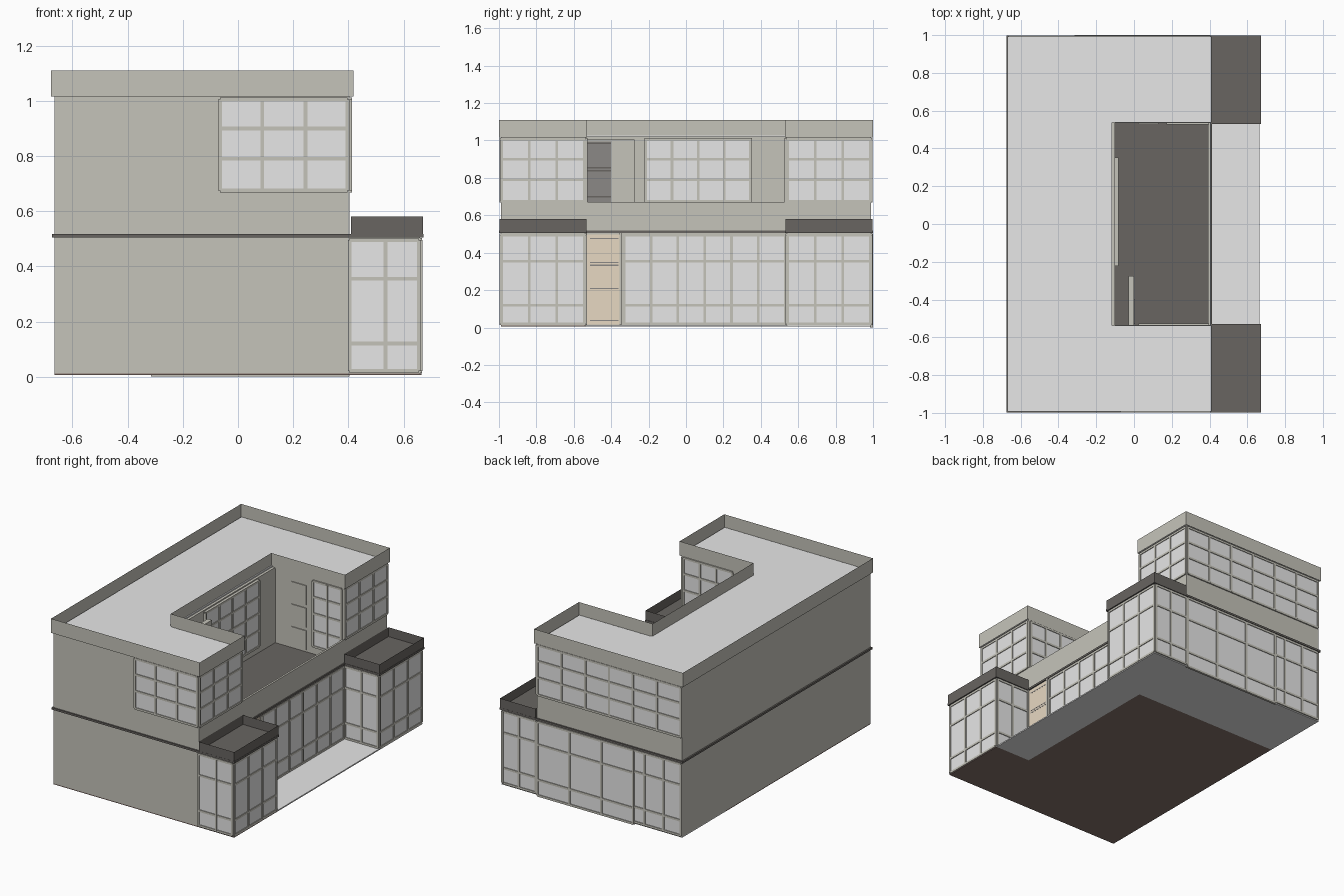
import bpy
import bmesh

cube = bpy.data.objects.get("Cube")
if cube:
    bpy.data.objects.remove(cube, do_unlink=True)


def material(name, rgb):
    m = bpy.data.materials.new(name)
    m.use_nodes = True
    m.diffuse_color = (*rgb, 1)
    m.node_tree.nodes["Principled BSDF"].inputs["Base Color"].default_value = (*rgb, 1)
    return m


WALL = material("warm grey wall", (0.56, 0.55, 0.49))
PALE = material("pale grey", (0.8, 0.8, 0.8))
DARK = material("dark trim", (0.14, 0.13, 0.12))
TAN = material("tan door", (0.8, 0.69, 0.54))
SMOKE = material("smoky door", (0.26, 0.25, 0.24))
BROWN = material("brown base", (0.24, 0.17, 0.15))


def finish(name, bm, mat):
    bmesh.ops.recalc_face_normals(bm, faces=bm.faces)
    me = bpy.data.meshes.new(name)
    bm.to_mesh(me)
    bm.free()
    me.materials.append(mat)
    ob = bpy.data.objects.new(name, me)
    bpy.context.collection.objects.link(ob)
    return ob


def boxes(name, mat, *spans):
    """Boxes given as (x0, x1, y0, y1, z0, z1)."""
    bm = bmesh.new()
    for x0, x1, y0, y1, z0, z1 in spans:
        for v in bmesh.ops.create_cube(bm, size=1)["verts"]:
            v.co = (x1 if v.co.x > 0 else x0, y1 if v.co.y > 0 else y0,
                    z1 if v.co.z > 0 else z0)
    return finish(name, bm, mat)


def prism(name, mat, outline, z0, z1, rim=None):
    """Extruded outline; with rim, only a band of that width."""
    bm = bmesh.new()
    face = bm.faces.new([bm.verts.new((x, y, z0)) for x, y in outline])
    faces = [face]
    if rim:
        faces = bmesh.ops.inset_region(bm, faces=[face], thickness=rim,
                                       use_boundary=True, use_even_offset=True)["faces"]
        bmesh.ops.delete(bm, geom=[face], context="FACES_ONLY")
    geo = bmesh.ops.extrude_face_region(bm, geom=faces, use_keep_orig=True)["geom"]
    for v in geo:
        if isinstance(v, bmesh.types.BMVert):
            v.co.z = z1
    return finish(name, bm, mat)


def u_shape(left, right, end, notch_x, notch_y):
    """Outline open toward +x."""
    half = [(left, -end), (right, -end), (right, -notch_y), (notch_x, -notch_y)]
    return half + [(x, -y) for x, y in reversed(half)]


def panel(axis, at, side, u0, u1, z0, z1, depth):
    """Box lying on a wall plane, rising by depth toward side."""
    a, b = sorted((at, at + side * depth))
    return (a, b, u0, u1, z0, z1) if axis == "x" else (u0, u1, a, b, z0, z1)


def window(name, axis, at, side, us, zs, bar=0.007):
    """Glass sheet with bars at the given positions."""
    boxes(name + "_glass", PALE,
          panel(axis, at, side, us[0], us[-1], zs[0], zs[-1], 0.003))
    bars = [panel(axis, at, side, u - bar, u + bar, zs[0], zs[-1], 0.008) for u in us]
    bars += [panel(axis, at, side, us[0], us[-1], z - bar, z + bar, 0.0075) for z in zs]
    boxes(name + "_bars", WALL, *bars)


def spread(a, b, n):
    return [a + (b - a) * i / n for i in range(n + 1)]


LOW = [0.02, 0.12, 0.355, 0.495]
HIGH = [0.675, 0.79, 0.9, 1.005]
TERRACE = [0.57] + HIGH

# Main volumes
boxes("ground_floor", WALL, (-0.665, 0.405, -0.99, 0.99, 0.012, 0.51))
prism("upper_floor", WALL, u_shape(-0.665, 0.405, 0.99, -0.1, 0.535), 0.51, 1.02)
boxes("terrace_parapet", WALL, (0.392, 0.405, -0.535, 0.535, 0.51, 0.67))

# Roof with its parapet
roof = u_shape(-0.677, 0.418, 1.0, -0.125, 0.53)
prism("roof_deck", PALE, u_shape(-0.67, 0.41, 0.993, -0.117, 0.537), 1.02, 1.028)
prism("roof_parapet", WALL, roof, 1.015, 1.11, rim=0.016)

# Dark band between floors, also the terrace and wing decks
prism("floor_band", DARK, u_shape(-0.675, 0.673, 0.999, 0.413, 0.53), 0.505, 0.518)

# Underside and courtyard
boxes("courtyard_slab", PALE, (0.405, 0.665, -0.535, 0.535, 0.006, 0.014))
boxes("rear_underside", PALE, (-0.665, 0.665, 0.535, 0.99, 0.006, 0.012))
boxes("underside", BROWN, (-0.665, 0.405, -0.535, 0.535, 0.006, 0.012),
      (-0.665, 0.665, -0.99, -0.535, 0.006, 0.012))

# Two low wings with dark parapets, and the matching end windows
for name, s in (("front", -1), ("rear", 1)):
    y0, y1 = sorted((s * 0.54, s * 0.99))
    boxes(name + "_wing", WALL, (0.4, 0.66, y0, y1, 0.012, 0.51))
    a, b = sorted((s * 0.533, s * 0.998))
    prism(name + "_wing_parapet", DARK,
          [(0.41, a), (0.671, a), (0.671, b), (0.41, b)], 0.512, 0.58, rim=0.012)
    columns = spread(y0 + 0.005, y1 - 0.005, 3)
    window(name + "_wing_side_window", "x", 0.66, 1, columns, LOW)
    window(name + "_upper_side_window", "x", 0.405, 1, columns, HIGH)
    window(name + "_wing_inner_window", "y", s * 0.54, -s, [0.412, 0.535, 0.655], LOW)

# Front windows
window("front_upper_window", "y", -0.99, -1, [-0.065, 0.088, 0.245, 0.397], HIGH)
window("front_lower_window", "y", -0.99, -1, [0.405, 0.535, 0.655], LOW)

# Rear windows
window("rear_upper_window", "y", 0.99, 1, spread(-0.658, 0.398, 6), HIGH)
window("rear_left_window", "y", 0.99, 1, [0.41, 0.535, 0.655], LOW)
window("rear_right_window", "y", 0.99, 1, [-0.658, -0.53, -0.39, -0.31], LOW)
boxes("rear_entrance_block", WALL, (-0.315, 0.405, 0.985, 0.992, 0, 0.505))
window("rear_entrance_window", "y", 0.992, 1, spread(-0.308, 0.398, 3),
       [0.007, 0.11, 0.345, 0.495])

# Courtyard glazing and door
window("courtyard_window", "x", 0.405, 1, spread(-0.33, 0.53, 6), LOW)
boxes("courtyard_door", TAN, panel("x", 0.405, 1, -0.53, -0.355, 0.015, 0.498, 0.004))
boxes("courtyard_door_frame", WALL,
      *[panel("x", 0.405, 1, y - 0.007, y + 0.007, 0.015, 0.505, 0.009)
        for y in (-0.535, -0.348)])
boxes("courtyard_door_grooves", SMOKE,
      *[panel("x", 0.409, 1, -0.512, -0.36, z, z + 0.006, 0.001)
        for z in (0.035, 0.205, 0.33, 0.345, 0.472)])

# Terrace windows
window("terrace_back_window", "x", -0.09, 1, spread(-0.215, 0.345, 4), TERRACE)
boxes("terrace_window_surround", WALL, (-0.1, -0.09, -0.222, 0.352, 0.563, 1.012))
window("terrace_rear_window", "y", 0.535, -1, [0.18, 0.285, 0.39], TERRACE)
window("terrace_front_window", "y", -0.535, 1, spread(0.03, 0.39, 3), TERRACE)

# Terrace doors
boxes("terrace_partition", WALL, (-0.03, 0, -0.535, -0.275, 0.518, 1.005))
boxes("terrace_door", SMOKE, panel("x", 0, 1, -0.53, -0.4, 0.52, 0.995, 0.003))
boxes("terrace_door_rails", DARK,
      *[panel("x", 0.003, 1, -0.53, -0.4, z, z + 0.008, 0.002)
        for z in (0.53, 0.695, 0.835, 0.85, 0.98)])
boxes("terrace_side_door", WALL,
      *[panel("y", 0.535, -1, 0.02, 0.13, z, z + 0.13, 0.006)
        for z in (0.53, 0.68, 0.83)])
